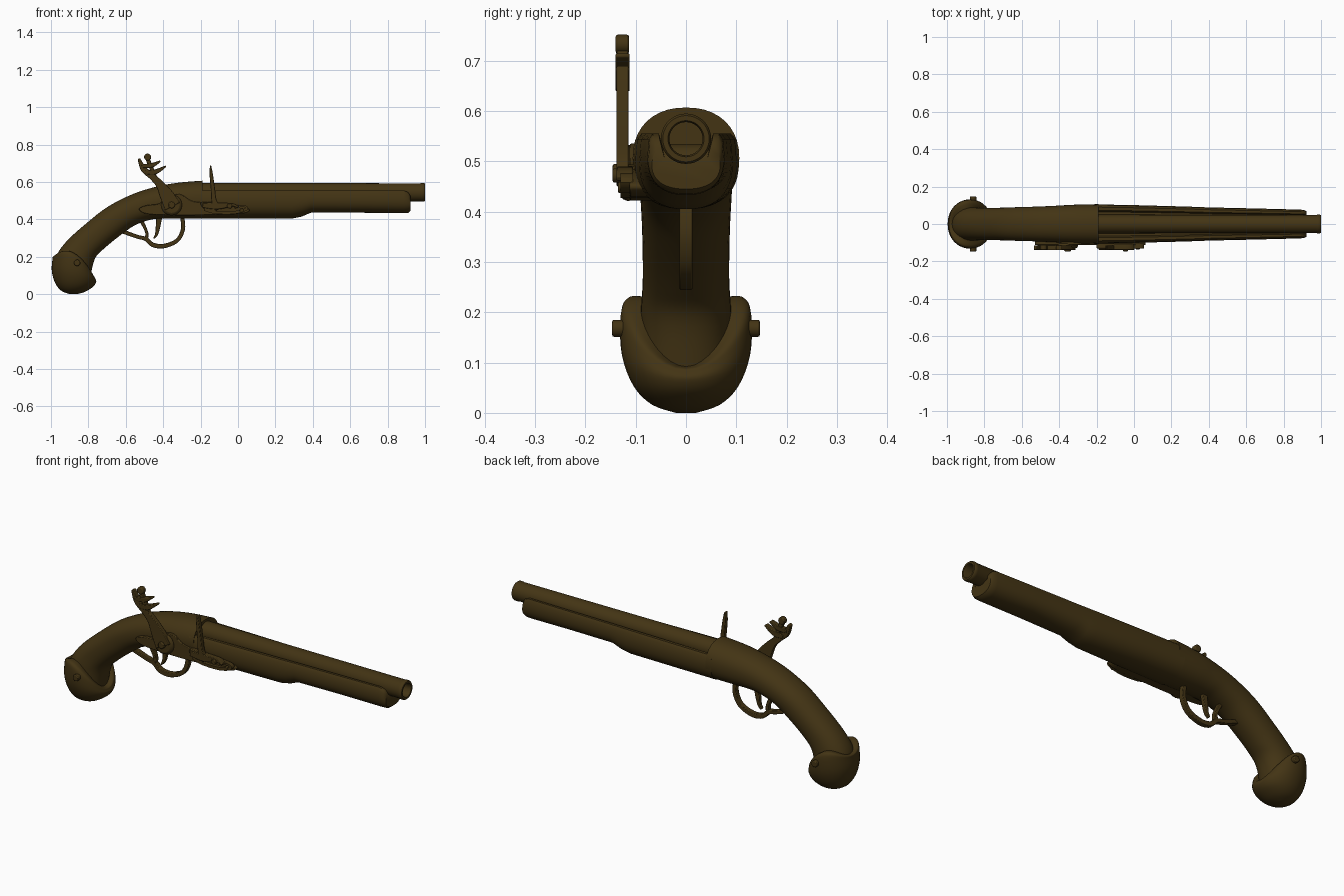
import bpy, bmesh, math
from mathutils import Vector

if "Cube" in bpy.data.objects:
    bpy.data.objects.remove(bpy.data.objects["Cube"])

mat = bpy.data.materials.new("dark_brown")
mat.diffuse_color = (0.056, 0.034, 0.007, 1)
mat.use_nodes = True
mat.node_tree.nodes["Principled BSDF"].inputs["Base Color"].default_value = mat.diffuse_color


def finish(name, bm, bevel=0, angle=40):
    bmesh.ops.recalc_face_normals(bm, faces=bm.faces)
    me = bpy.data.meshes.new(name)
    bm.to_mesh(me)
    bm.free()
    ob = bpy.data.objects.new(name, me)
    bpy.context.collection.objects.link(ob)
    me.materials.append(mat)
    bpy.ops.object.select_all(action='DESELECT')
    ob.select_set(True)
    bpy.context.view_layer.objects.active = ob
    bpy.ops.object.shade_smooth_by_angle(angle=math.radians(angle))
    if bevel:
        m = ob.modifiers.new("bevel", 'BEVEL')
        m.width, m.segments, m.limit_method = bevel, 2, 'ANGLE'
    return ob


def spline(pts, n=5, closed=False):
    """Catmull-Rom interpolation of equal-length tuples."""
    out, k = [], len(pts)
    for i in range(k if closed else k - 1):
        if closed:
            a, b, c, d = (pts[(i + j) % k] for j in (-1, 0, 1, 2))
        else:
            a, b, c, d = pts[max(i - 1, 0)], pts[i], pts[i + 1], pts[min(i + 2, k - 1)]
        for s in range(n):
            t = s / n
            out.append(tuple(0.5 * (2 * q + (r - p) * t + (2 * p - 5 * q + 4 * r - u) * t * t
                             + (3 * q - p - 3 * r + u) * t ** 3) for p, q, r, u in zip(a, b, c, d)))
    return out if closed else out + [tuple(pts[-1])]


def loft(name, rings, closed_ends=True, angle=40):
    bm = bmesh.new()
    vs = [[bm.verts.new(p) for p in r] for r in rings]
    n = len(rings[0])
    for a, b in zip(vs, vs[1:]):
        for i in range(n):
            bm.faces.new((a[i], a[(i + 1) % n], b[(i + 1) % n], b[i]))
    if closed_ends:
        bm.faces.new(vs[0])
        bm.faces.new(vs[-1])
    return finish(name, bm, angle=angle)


def oval(s, n=40, e=0.9):
    """Oval ring between a top and a bottom point; lift raises its sides."""
    tx, tz, bx, bz, w, lift = s
    ring = []
    for i in range(n):
        t = 2 * math.pi * i / n
        c, d = math.cos(t), math.sin(t)
        c = math.copysign(abs(c) ** e, c)
        d = math.copysign(abs(d) ** e, d)
        ring.append(((tx + bx) / 2 + c * (tx - bx) / 2, d * w,
                     (tz + bz) / 2 + c * (tz - bz) / 2 + lift * d * d))
    return ring


def prism(name, pts, y0, y1, bevel=0.004):
    """Outline in x,z given a thickness in y."""
    bm = bmesh.new()
    f = bm.faces.new([bm.verts.new((x, y0, z)) for x, z in pts])
    ext = bmesh.ops.extrude_face_region(bm, geom=[f])
    bmesh.ops.translate(bm, vec=(0, y1 - y0, 0),
                        verts=[v for v in ext['geom'] if isinstance(v, bmesh.types.BMVert)])
    return finish(name, bm, bevel)


def strap(name, pts, y0, y1, bevel=0.003):
    """Bent strip along x,z points with a half thickness at each."""
    p = spline(pts)
    left, right = [], []
    for i, (x, z, h) in enumerate(p):
        a, b = p[max(i - 1, 0)], p[min(i + 1, len(p) - 1)]
        d = Vector((b[0] - a[0], b[1] - a[1])).normalized()
        left.append((x - d.y * h, z + d.x * h))
        right.append((x + d.y * h, z - d.x * h))
    return prism(name, left + right[::-1], y0, y1, bevel)


def stud(name, x, z, r, y0, y1):
    prism(name, [(x + r * math.cos(i * math.pi / 10), z + r * math.sin(i * math.pi / 10))
                 for i in range(20)], y0, y1, r * 0.25)


# curved grip and breech: top x,z / bottom x,z / half width / side lift
grip = [(-.97, .13, -.79, .09, .09, 0), (-.972, .20, -.765, .19, .09, 0),
        (-.915, .285, -.715, .245, .086, 0), (-.80, .388, -.62, .322, .087, 0),
        (-.70, .465, -.545, .372, .09, 0), (-.58, .528, -.46, .40, .093, 0),
        (-.46, .569, -.395, .405, .097, 0), (-.33, .595, -.31, .405, .103, 0),
        (-.19, .607, -.19, .405, .106, 0)]
loft("grip_stock", [oval(s) for s in spline(grip)])

# fore stock: U shaped section under the barrel (x, top, bottom, half width)
fore = [(-.22, .555, .405, .105), (.0, .555, .405, .101), (.29, .555, .405, .093),
        (.34, .555, .415, .091), (.39, .555, .436, .089), (.65, .555, .436, .083),
        (.885, .555, .433, .077), (.91, .545, .435, .075), (.922, .525, .445, .068)]


def u_ring(x, top, bot, w):
    mid = bot + (top - bot) * 0.62
    ring = [(x, w * math.copysign(abs(math.cos(t)) ** .85, math.cos(t)), mid - (mid - bot) * math.sin(t) ** .85)
            for t in (math.pi * i / 24 for i in range(25))]
    return ring + [(x, -w * .96, top - .012), (x, -w * .86, top), (x, -w * .7, top), (x, -w * .62, top - .02),
                   (x, w * .62, top - .02), (x, w * .7, top), (x, w * .86, top), (x, w * .96, top - .012)]


loft("fore_stock", [u_ring(*s) for s in fore])

# barrel with open bore (x, radius)
barrel = [(-.21, .05), (.975, .048), (.98, .05), (.995, .05), (1, .046), (1, .036), (.99, .033), (.85, .033)]
loft("barrel", [[(x, r * math.cos(i * math.pi / 20), .545 + r * math.sin(i * math.pi / 20))
                 for i in range(40)] for x, r in barrel])

# butt cap with scalloped rim
cap = [(-.90, .0, -.865, .0, .02, 0), (-.95, .022, -.82, .012, .068, 0),
       (-.982, .07, -.775, .04, .105, 0), (-.996, .13, -.758, .066, .128, .02),
       (-.992, .185, -.762, .08, .13, .06), (-.988, .2, -.768, .088, .118, .075),
       (-.965, .198, -.79, .092, .088, .075)]
loft("butt_cap", [oval(s, e=.95) for s in spline(cap, 4)], angle=55)
for side in (-1, 1):
    stud("cap_screw", -.86, .168, .017, side * .11, side * .147)

# lock plate on the front side
plate = [(-.53, .455), (-.49, .475), (-.42, .485), (-.38, .52), (-.31, .535), (-.25, .50), (-.18, .49),
         (-.02, .48), (.06, .455), (.03, .432), (-.1, .425), (-.3, .422), (-.48, .428)]
prism("lock_plate", spline(plate, 4, True), -.112, -.05)

# cock (hammer): disc, curved neck, jaws and screw
stud("cock_disc", -.355, .477, .056, -.13, -.10)
strap("cock_neck", [(-.35, .47, .045), (-.385, .535, .036), (-.42, .59, .022), (-.46, .63, .017),
                    (-.505, .67, .016), (-.53, .725, .007)], -.138, -.114)
strap("cock_screw", [(-.435, .60, .012), (-.455, .655, .011), (-.482, .72, .011)], -.137, -.115)
strap("lower_jaw", [(-.495, .652, .010), (-.44, .655, .013), (-.385, .685, .004)], -.14, -.112)
strap("upper_jaw", [(-.515, .685, .009), (-.46, .69, .012), (-.415, .712, .004)], -.14, -.112)
stud("cock_screw_head", -.483, .733, .019, -.14, -.113)
stud("cock_pivot", -.355, .477, .018, -.146, -.12)

# frizzen, pan and spring
strap("frizzen_blade", [(-.147, .69, .003), (-.143, .64, .009), (-.135, .57, .011),
                        (-.128, .50, .014), (-.11, .465, .018)], -.138, -.114)
strap("frizzen_foot", [(-.19, .475, .012), (-.11, .472, .018), (-.03, .478, .009), (.0, .465, .006)],
      -.138, -.105)
prism("priming_pan", spline([(-.2, .49), (-.1, .487), (-.11, .45), (-.16, .44)], 5, True), -.13, -.08)
strap("frizzen_spring", [(-.18, .452, .006), (-.12, .437, .007), (-.02, .437, .008), (.045, .455, .007),
                         (.03, .472, .005), (-.02, .462, .004)], -.13, -.105, .002)
stud("frizzen_pivot", -.045, .472, .014, -.146, -.11)
stud("spring_screw", .02, .448, .011, -.135, -.10)

# trigger guard and trigger
strap("trigger_guard", [(-.30, .42, .011), (-.294, .35, .011), (-.325, .288, .011), (-.395, .258, .012),
                        (-.455, .264, .012), (-.492, .295, .011), (-.54, .308, .010), (-.615, .335, .011)],
      -.013, .013)
strap("guard_brace", [(-.492, .29, .010), (-.488, .33, .008), (-.515, .39, .010)], -.013, .013)
strap("trigger", [(-.42, .42, .016), (-.428, .36, .012), (-.436, .32, .008), (-.45, .298, .004)], -.01, .01)
